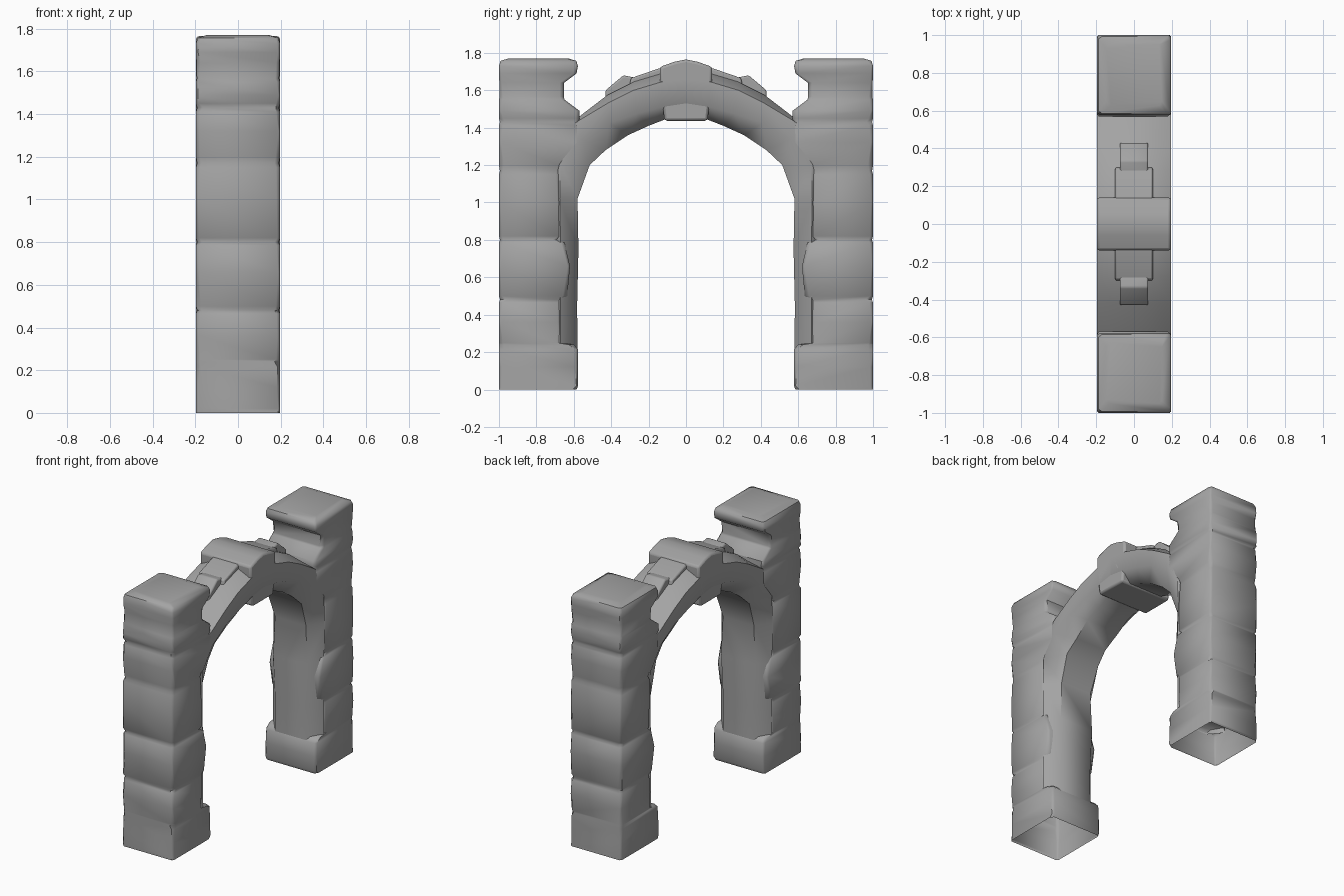
import bpy, bmesh, random, math

if "Cube" in bpy.data.objects:
    bpy.data.objects.remove(bpy.data.objects["Cube"])

random.seed(4)
HW = 0.197  # half thickness of the gate
stone = bpy.data.materials.new("dark_stone")
stone.diffuse_color = (.37, .37, .37, 1)
stone.use_nodes = True
stone.node_tree.nodes["Principled BSDF"].inputs["Base Color"].default_value = stone.diffuse_color


def finish(bm, name, mirror=True, bevel=0.0, angle=52):
    bmesh.ops.recalc_face_normals(bm, faces=bm.faces)
    me = bpy.data.meshes.new(name)
    bm.to_mesh(me)
    bm.free()
    me.materials.append(stone)
    ob = bpy.data.objects.new(name, me)
    bpy.context.collection.objects.link(ob)
    if bevel:
        b = ob.modifiers.new("bevel", 'BEVEL')
        b.width, b.segments = bevel, 2
    if mirror:
        m = ob.modifiers.new("mirror", 'MIRROR')
        m.use_axis = (False, True, False)
        m.use_mirror_merge = False
    bpy.ops.object.select_all(action='DESELECT')
    ob.select_set(True)
    bpy.context.view_layer.objects.active = ob
    bpy.ops.object.shade_smooth_by_angle(angle=math.radians(angle))
    return ob


def loft(rings, name, cap_start=False, cap_end=True, **kw):
    bm = bmesh.new()
    vs = [[bm.verts.new(p) for p in r] for r in rings]
    n = len(vs[0])
    for a, b in zip(vs, vs[1:]):
        for i in range(n):
            j = (i + 1) % n
            bm.faces.new((a[i], a[j], b[j], b[i]))
    if cap_start:
        bm.faces.new(vs[0][::-1])
    if cap_end:
        bm.faces.new(vs[-1])
    return finish(bm, name, **kw)


def prism(profile, half, name, **kw):
    rings = [[(x, y, z) for y, z in profile] for x in (-half, half)]
    return loft(rings, name, cap_start=True, **kw)


def pillar_ring(z, inner, chip, inset=0.0):
    """Rectangle with four unevenly chipped corners."""
    x, o, i = HW - inset, 1 - inset, inner + inset
    pts = []
    for cx, cy, sx, sy, flip in ((x, o, -1, -1, 0), (-x, o, 1, -1, 1),
                                 (-x, i, 1, 1, 0), (x, i, -1, 1, 1)):
        c = chip * random.uniform(0.6, 1.4)
        d = chip * random.uniform(0.6, 1.4)
        pair = [(cx, cy + sy * c, z), (cx + sx * d, cy, z)]
        pts += pair[::-1] if flip else pair
    return pts


# Pillars: stacked rough stones with foot, shoulder, neck and capstone
pillar = [(0.0, .585, .015), (.02, .577, .012), (.12, .577, .012), (.215, .577, .018),
          (.24, .60, .02), (.25, .67, .02), (.36, .67, .012), (.465, .67, .02),
          (.48, .65, .028, .006), (.50, .635, .02), (.66, .62, .012), (.785, .65, .02),
          (.80, .67, .028, .006), (.82, .67, .02), (1.0, .67, .012), (1.15, .67, .02),
          (1.17, .67, .026, .005), (1.20, .66, .02), (1.32, .575, .012), (1.41, .57, .016),
          (1.43, .565, .022, .005), (1.45, .57, .016), (1.49, .57, .014), (1.55, .65, .014),
          (1.565, .648, .018, .004), (1.64, .65, .018, .002), (1.69, .585, .012),
          (1.73, .578, .012)]
rings = [pillar_ring(*r) for r in pillar]
rings += [pillar_ring(1.757, .578, .015, .008), pillar_ring(1.77, .578, .02, .05)]
loft(rings, "pillars")

# Arch rib: bevelled section, running up the inside of the pillars to the crown
# each station: intrados, lower shoulder, upper shoulder, crest (y, z), inner and upper half width
stations = [((.58, .21), (.67, .21), (.72, .23), (.75, .23), .12, .15),
            ((.582, .45), (.67, .45), (.72, .45), (.75, .45), .12, .15),
            ((.575, .75), (.67, .75), (.72, .75), (.75, .75), .13, .15),
            ((.58, 1.02), (.675, 1.02), (.73, 1.05), (.76, 1.08), .12, .15),
            ((.515, 1.20), (.67, 1.20), (.72, 1.33), (.74, 1.36), .13, .15),
            ((.43, 1.28), (.56, 1.34), (.57, 1.44), (.57, 1.46), .12, HW),
            ((.31, 1.36), (.41, 1.425), (.42, 1.53), (.42, 1.575), .13, HW),
            ((.20, 1.41), (.26, 1.475), (.28, 1.60), (.28, 1.645), .12, HW),
            ((.11, 1.445), (.13, 1.51), (.13, 1.645), (.13, 1.69), .13, HW),
            ((.0, 1.46), (.0, 1.53), (.0, 1.66), (.0, 1.70), .13, HW)]
ribs = []
for a, b, c, d, wi, wu in stations:
    side = [(wi, a), (HW, b), (wu, c), (.10, d)]
    ribs.append([(w, *p) for w, p in side] + [(-w, *p) for w, p in reversed(side)])
loft(ribs, "arch_rib", cap_end=False)

# Raised stones along the arch crest
prism([(.43, 1.50), (.43, 1.60), (.335, 1.68), (.26, 1.665), (.24, 1.58)],
      .075, "lower_crest_stones", bevel=.01)
prism([(.31, 1.58), (.295, 1.665), (.15, 1.715), (.11, 1.72), (.11, 1.62)],
      .10, "upper_crest_stones", bevel=.01)

# Keystone
prism([(-.115, 1.437), (.115, 1.437), (.14, 1.65), (.14, 1.725), (.06, 1.753),
       (0, 1.765), (-.06, 1.753), (-.14, 1.725), (-.14, 1.65)],
      HW, "keystone", mirror=False, bevel=.014)
